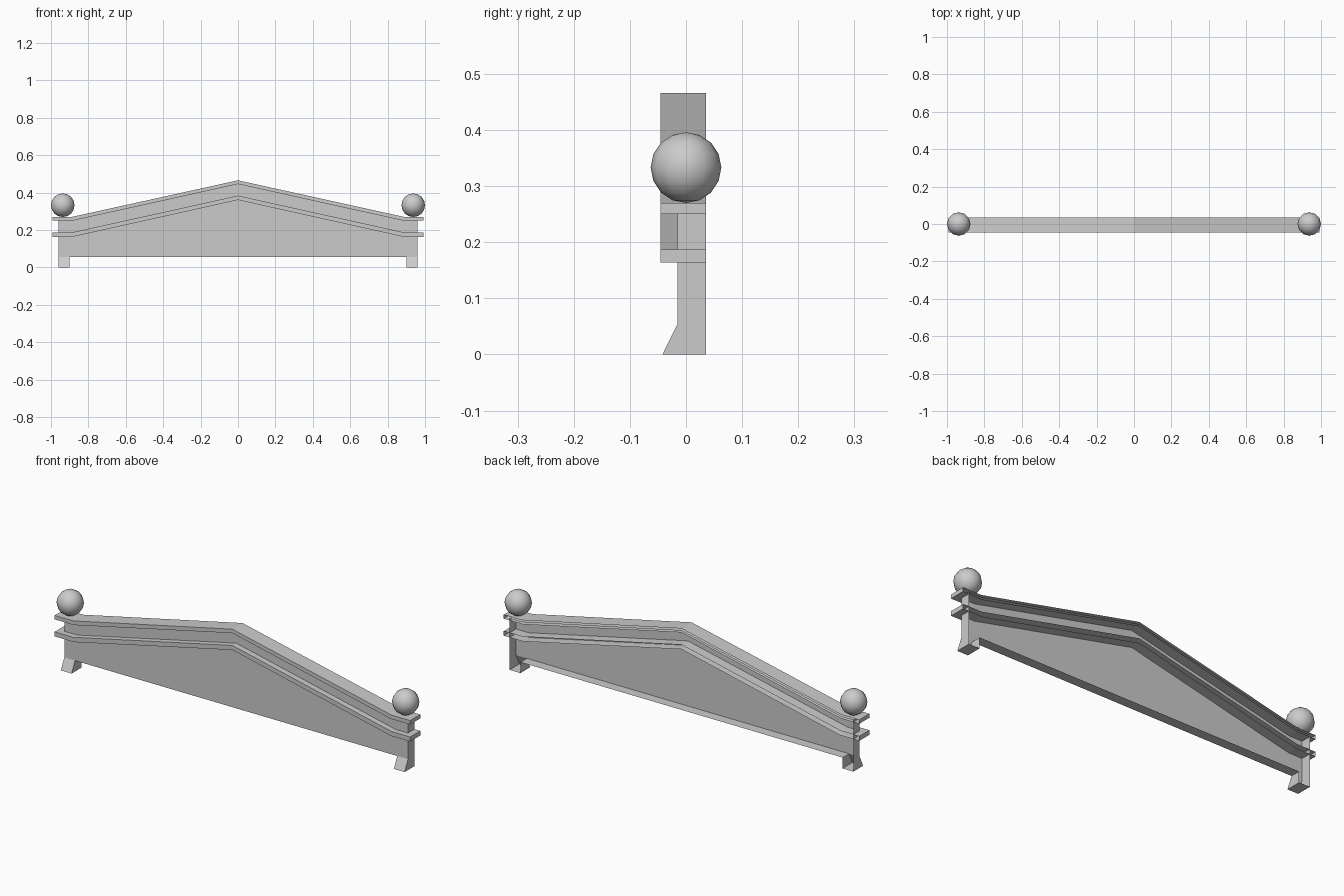
import bpy
import bmesh

if "Cube" in bpy.data.objects:
    bpy.data.objects.remove(bpy.data.objects["Cube"])

BACK = 0.036     # wall-side plane, left open on every part
FACE = -0.015    # front of the board


def make_object(name, bm):
    bmesh.ops.recalc_face_normals(bm, faces=bm.faces)
    mesh = bpy.data.meshes.new(name)
    bm.to_mesh(mesh)
    bm.free()
    ob = bpy.data.objects.new(name, mesh)
    bpy.context.collection.objects.link(ob)
    return ob


def mirrored(half):
    """Complete a left-to-right outline from its right half (ending on x = 0 or not)."""
    return half + [(-x, z) for x, z in reversed(half) if x > 0]


def open_shell(name, outline, front, skip=()):
    """Front face plus side walls running back, with no rear face."""
    bm = bmesh.new()
    f = [bm.verts.new((x, front, z)) for x, z in outline]
    b = [bm.verts.new((x, BACK, z)) for x, z in outline]
    bm.faces.new(f)
    n = len(outline)
    for i in range(n):
        if i not in skip:
            j = (i + 1) % n
            bm.faces.new((f[i], b[i], b[j], f[j]))
    return make_object(name, bm)


# Gabled board; the walls above the feet are left out
board = mirrored([(0.90, 0.055), (0.96, 0.055), (0.96, 0.26), (0.89, 0.26), (0, 0.455)])
open_shell("board", board, FACE, skip=(0, len(board) - 2))


# Bent rails: flat ends, sloping up to the middle
def rail(name, low, high, peak_low, peak_high):
    top = mirrored([(0.993, high), (0.89, high), (0, peak_high)])
    bottom = mirrored([(0.993, low), (0.885, low), (0, peak_low)])
    open_shell(name, top + bottom[::-1], -0.045)


rail("top_rail", 0.25, 0.27, 0.446, 0.466)
rail("lower_rail", 0.164, 0.187, 0.361, 0.384)

for side, s in (("left", -1), ("right", 1)):
    # Foot with flared front
    bm = bmesh.new()
    profile = [(BACK, 0.055), (FACE, 0.055), (-0.042, 0), (BACK, 0)]
    inner = [bm.verts.new((s * 0.90, y, z)) for y, z in profile]
    outer = [bm.verts.new((s * 0.96, y, z)) for y, z in profile]
    bm.faces.new(inner)
    bm.faces.new(outer[::-1])
    for i in (1, 2):
        bm.faces.new((inner[i], outer[i], outer[i + 1], inner[i + 1]))
    make_object(side + "_foot", bm)

    # Ball finial
    bpy.ops.mesh.primitive_uv_sphere_add(segments=12, ring_count=8, radius=0.063,
                                         location=(s * 0.937, 0, 0.333))
    ball = bpy.context.object
    ball.name = side + "_ball_finial"
    bpy.ops.object.shade_smooth()
